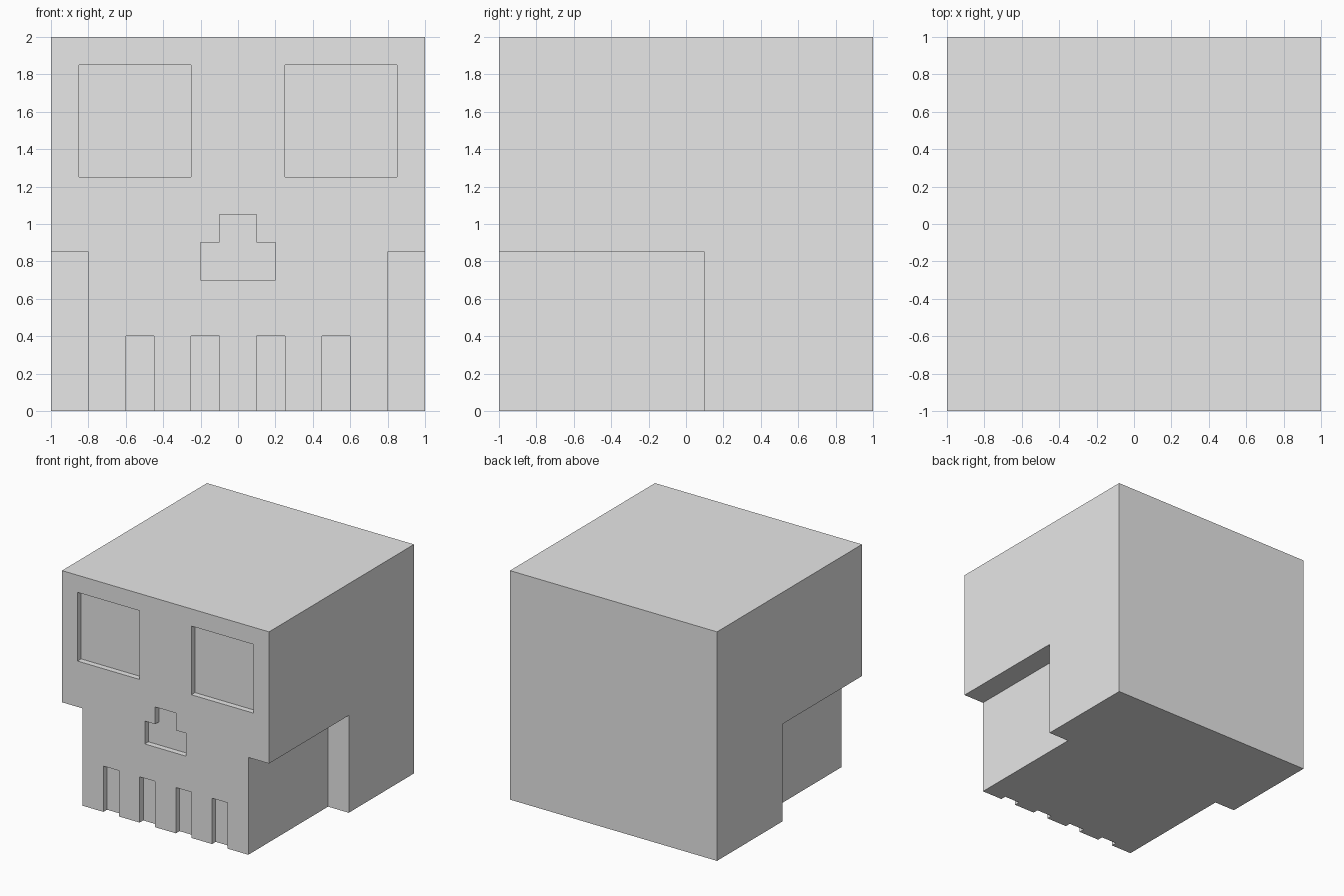
import bpy
import bmesh

cube = bpy.data.objects.get("Cube")
if cube:
    bpy.data.objects.remove(cube, do_unlink=True)

# Single bone-grey material
bone = bpy.data.materials.new("bone_grey")
bone.use_nodes = True
colour = (0.8, 0.8, 0.8, 1)
bone.diffuse_color = colour
bone.node_tree.nodes["Principled BSDF"].inputs["Base Color"].default_value = colour


def rect(x0, x1, z0, z1):
    return [(x0, z0), (x1, z0), (x1, z1), (x0, z1)]


def add_prism(bm, profile, y0, y1):
    """Extrude an x-z outline from y0 back to y1."""
    face = bm.faces.new([bm.verts.new((x, y0, z)) for x, z in profile])
    new = bmesh.ops.extrude_face_region(bm, geom=[face])["geom"]
    verts = [v for v in new if isinstance(v, bmesh.types.BMVert)]
    bmesh.ops.translate(bm, verts=verts, vec=(0, y1 - y0, 0))


def make_object(name, prisms):
    bm = bmesh.new()
    for profile, y0, y1 in prisms:
        add_prism(bm, profile, y0, y1)
    bmesh.ops.recalc_face_normals(bm, faces=bm.faces)
    mesh = bpy.data.meshes.new(name)
    bm.to_mesh(mesh)
    bm.free()
    mesh.materials.append(bone)
    obj = bpy.data.objects.new(name, mesh)
    bpy.context.collection.objects.link(obj)
    return obj


# Solid head block
skull = make_object("skull", [(rect(-1, 1, 0, 2), -1, 1)])

OUT = -1.2       # cutters start in front of the face
RECESS = -0.95   # floor of the shallow carvings
cuts = []

# Eye sockets, tooth gaps and cheek notches, mirrored left and right
for side in (-1, 1):
    def both(a, b, z0, z1):
        return rect(*sorted((side * a, side * b)), z0, z1)
    cuts.append((both(0.25, 0.85, 1.25, 1.85), OUT, RECESS))
    for inner in (0.1, 0.45):
        cuts.append((both(inner, inner + 0.15, -0.2, 0.4), OUT, RECESS))
    cuts.append((both(0.8, 1.2, -0.2, 0.85), OUT, 0.1))

# Stepped nose
nose = [(-0.2, 0.7), (0.2, 0.7), (0.2, 0.9), (0.1, 0.9),
        (0.1, 1.05), (-0.1, 1.05), (-0.1, 0.9), (-0.2, 0.9)]
cuts.append((nose, OUT, RECESS))

# Carve everything in one pass
cutter = make_object("carving_cutter", cuts)
cutter.hide_render = True
carve = skull.modifiers.new("carve", "BOOLEAN")
carve.operation = "DIFFERENCE"
carve.solver = "EXACT"
carve.object = cutter
bpy.context.view_layer.objects.active = skull
bpy.ops.object.modifier_apply(modifier=carve.name)
bpy.data.objects.remove(cutter, do_unlink=True)
